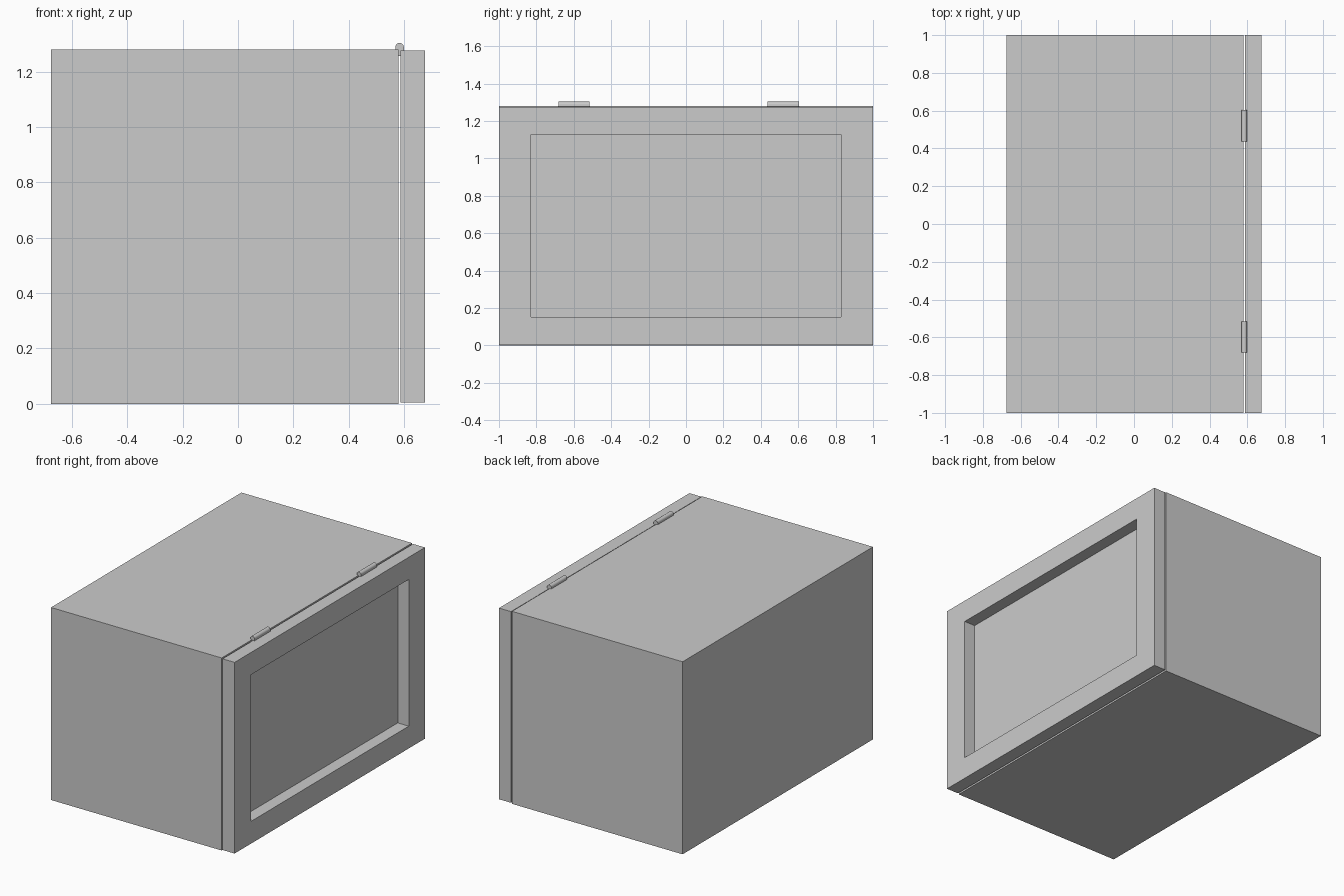
import bpy, bmesh, math
from mathutils import Vector

if "Cube" in bpy.data.objects:
    bpy.data.objects.remove(bpy.data.objects["Cube"])


def finish(name, bm):
    bmesh.ops.recalc_face_normals(bm, faces=bm.faces)
    me = bpy.data.meshes.new(name)
    bm.to_mesh(me)
    bm.free()
    ob = bpy.data.objects.new(name, me)
    bpy.context.collection.objects.link(ob)
    return ob


def box(lo, hi):
    bm = bmesh.new()
    bmesh.ops.create_cube(bm, size=1)
    lo, hi = Vector(lo), Vector(hi)
    for v in bm.verts:
        v.co = Vector([lo[i] + (v.co[i] + 0.5) * (hi[i] - lo[i]) for i in range(3)])
    return bm


def recess_front(bm, y_margin, z_margin, depth):
    """Sink a rectangular pocket into the +x face."""
    face = max(bm.faces, key=lambda f: f.calc_center_median().x)
    c = face.calc_center_median()
    bmesh.ops.inset_region(bm, faces=[face], thickness=0.01)
    old = [v for f in bm.faces for v in f.verts]
    hx = max(abs(v.co.y - c.y) for v in old)
    hz = max(abs(v.co.z - c.z) for v in old)
    for v in face.verts:
        v.co.y = c.y + math.copysign(hx - y_margin, v.co.y - c.y)
        v.co.z = c.z + math.copysign(hz - z_margin, v.co.z - c.z)
    new = bmesh.ops.extrude_discrete_faces(bm, faces=[face])["faces"][0]
    for v in new.verts:
        v.co.x -= depth


# Hollow cabinet body, open toward the door
body = box((-0.675, -1, 0), (0.58, 1, 1.28))
recess_front(body, 0.04, 0.04, 1.215)
finish("cabinet_body", body)

# Door with a sunken window panel
door = box((0.587, -1, 0.005), (0.675, 1, 1.276))
recess_front(door, 0.17, 0.148, 0.081)
finish("door", door)

# Hinges: rounded knuckle with a narrow leaf dropping into the gap
R, CX, CZ = 0.0155, 0.5835, 1.288
profile = [(CX + R * math.cos(math.pi * i / 12), CZ + R * math.sin(math.pi * i / 12))
           for i in range(13)]
profile += [(CX - R, 1.277), (CX - 0.003, 1.272), (CX - 0.003, 1.257),
            (CX + 0.003, 1.257), (CX + 0.003, 1.272), (CX + R, 1.277)]
for side, y in (("front", -0.598), ("back", 0.52)):
    bm = bmesh.new()
    face = bm.faces.new([bm.verts.new((x, y - 0.083, z)) for x, z in profile])
    ext = bmesh.ops.extrude_face_region(bm, geom=[face])["geom"]
    for v in ext:
        if isinstance(v, bmesh.types.BMVert):
            v.co.y += 0.166
    ob = finish(side + "_hinge", bm)
    bpy.ops.object.select_all(action="DESELECT")
    ob.select_set(True)
    bpy.context.view_layer.objects.active = ob
    bpy.ops.object.shade_smooth_by_angle(angle=math.radians(30))
